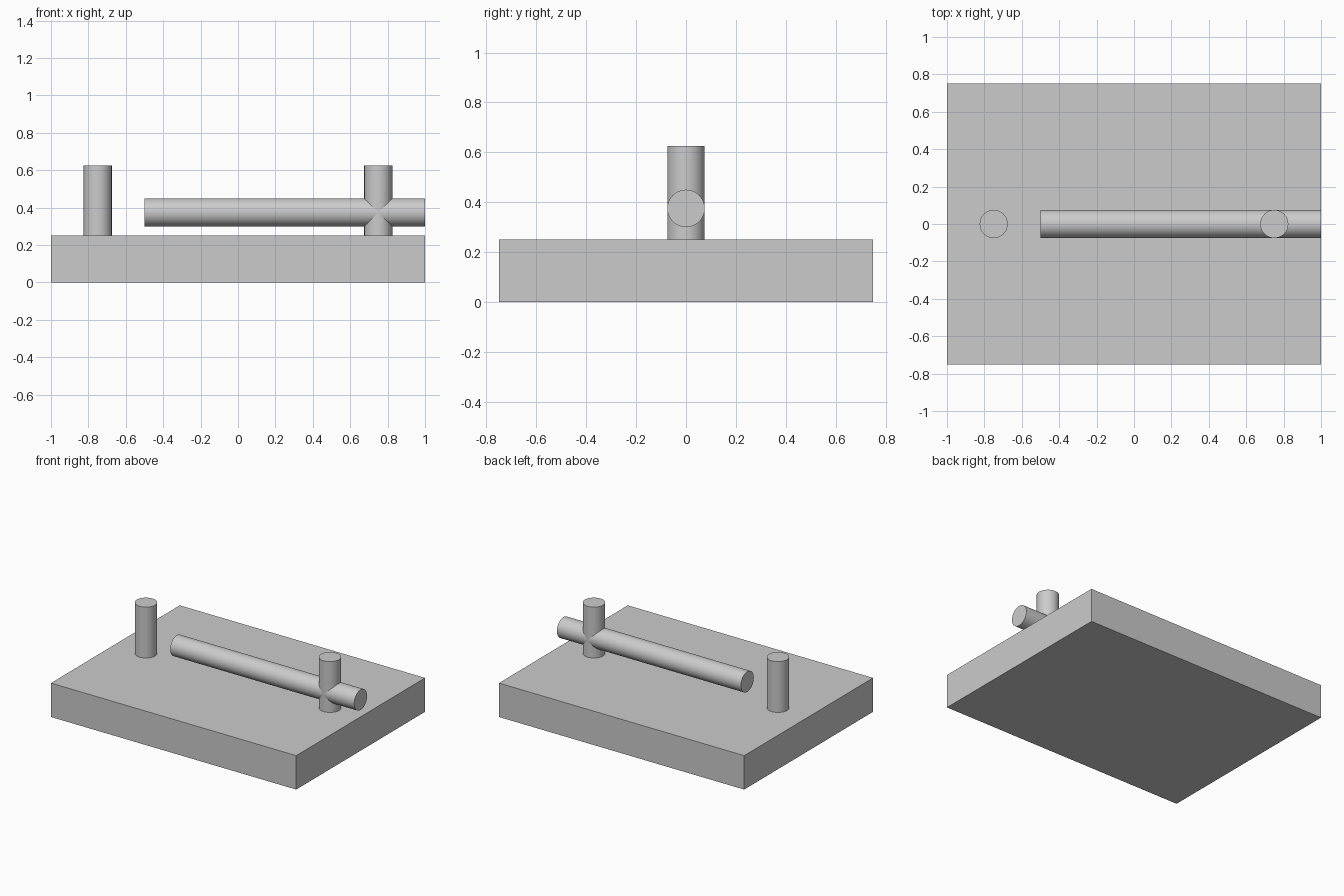
import bpy
import math

# Remove the default object
cube = bpy.data.objects.get("Cube")
if cube:
    bpy.data.objects.remove(cube, do_unlink=True)

RADIUS = 0.075
BASE_HEIGHT = 0.25
POST_HEIGHT = 0.375

# Single plain grey material
grey = bpy.data.materials.new("plain_grey")
grey.use_nodes = True
colour = (0.6, 0.6, 0.6, 1)
grey.diffuse_color = colour
grey.node_tree.nodes["Principled BSDF"].inputs["Base Color"].default_value = colour


def finish(name):
    obj = bpy.context.object
    obj.name = obj.data.name = name
    obj.data.materials.append(grey)
    return obj


def rod(name, length, location, rotation=(0, 0, 0)):
    bpy.ops.mesh.primitive_cylinder_add(
        vertices=64, radius=RADIUS, depth=length, location=location, rotation=rotation)
    finish(name)
    bpy.ops.object.shade_smooth_by_angle(angle=math.radians(30))


# Base slab
bpy.ops.mesh.primitive_cube_add(size=1, location=(0, 0, BASE_HEIGHT / 2))
base = finish("base_slab")
base.scale = (2, 1.5, BASE_HEIGHT)
bpy.ops.object.transform_apply(location=False, rotation=False, scale=True)

# Upright posts standing on the slab
for side, x in (("right", -0.75), ("left", 0.75)):
    rod(side + "_post", POST_HEIGHT, (x, 0, BASE_HEIGHT + POST_HEIGHT / 2))

# Horizontal bar passing through the left post
rod("horizontal_bar", 1.5, (0.25, 0, 0.375), (0, math.pi / 2, 0))
